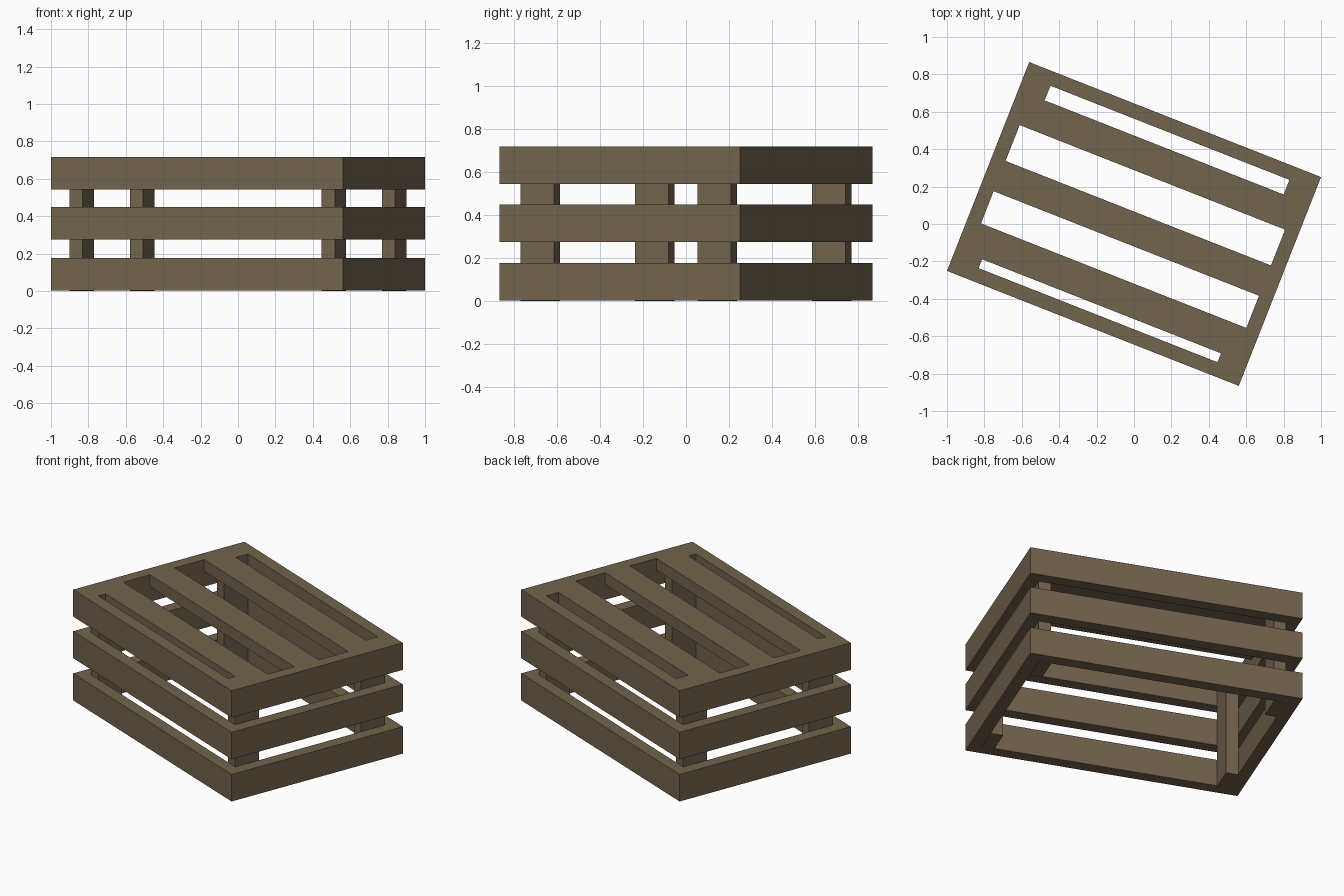
import bpy, math
from mathutils import Matrix

if "Cube" in bpy.data.objects:
    bpy.data.objects.remove(bpy.data.objects["Cube"])

# Upturned slatted crate, turned about z
TURN = Matrix.Rotation(math.radians(-21.5), 4, 'Z')
HX, HY, T, H = 0.8385, 0.60, 0.076, 0.174   # half length, half width, board thickness, board height
TOP = 0.718

wood = bpy.data.materials.new("wood")
wood.diffuse_color = (0.17, 0.125, 0.075, 1)
wood.use_nodes = True
wood.node_tree.nodes["Principled BSDF"].inputs["Base Color"].default_value = wood.diffuse_color


def board(name, x0, x1, y0, y1, z0, z1):
    bpy.ops.mesh.primitive_cube_add(size=1)
    ob = bpy.context.object
    ob.name = name
    place = Matrix.Translation(((x0 + x1) / 2, (y0 + y1) / 2, (z0 + z1) / 2))
    size = Matrix.Diagonal((x1 - x0, y1 - y0, z1 - z0, 1))
    ob.data.transform(TURN @ place @ size)
    ob.data.materials.append(wood)


def span(sign, a, b):
    return sorted((sign * a, sign * b))


# Three tiers of side and end boards
for z in (0.004, 0.276, TOP - H):
    for s in (-1, 1):
        board("side_board", -HX, HX, *span(s, HY - T, HY), z, z + H)
        board("end_board", *span(s, HX - T, HX), -HY + T, HY - T, z, z + H)

# Inner corner posts
for sx in (-1, 1):
    for sy in (-1, 1):
        board("corner_post", *span(sx, HX - 2 * T, HX - T),
              *span(sy, HY - T - 0.167, HY - T), 0, TOP)

# Floor slats, flush with the top because the crate is upside down
for y0, y1 in ((0.268, 0.44), (-0.112, 0.062), (-0.473, -0.297)):
    board("floor_slat", -HX + T, HX - T, y0, y1, TOP - T, TOP)
